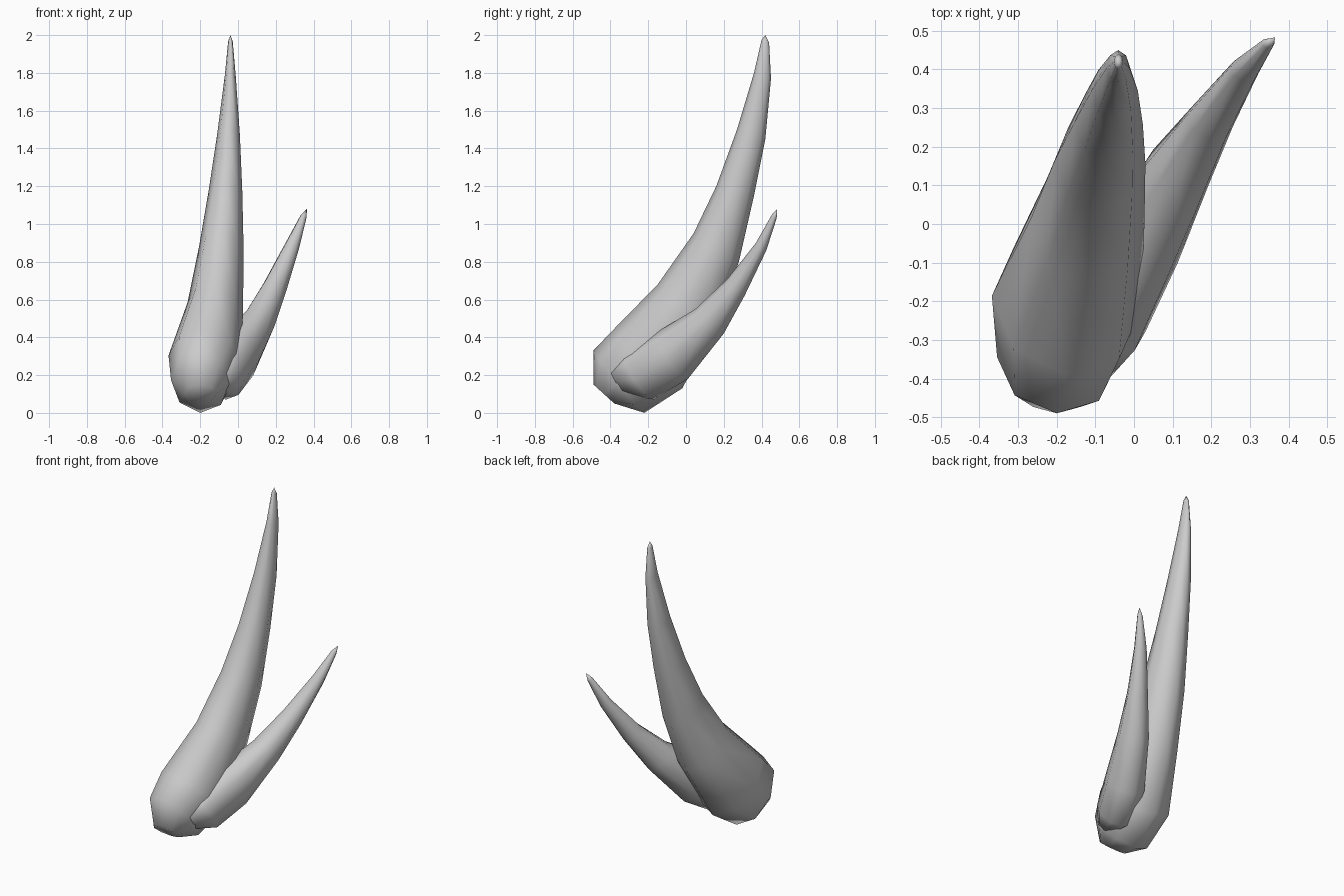
import bpy, bmesh, math
from mathutils import Vector

if "Cube" in bpy.data.objects:
    bpy.data.objects.remove(bpy.data.objects["Cube"])

SIDES = 8


def horn(name, rings, tip):
    """Loft a curved horn. Ring: centre x, half width, upper (y, z), lower (y, z)."""
    tops = [Vector((r[0], r[2], r[3])) for r in rings]
    lows = [Vector((r[0], r[4], r[5])) for r in rings]
    mids = [(a + b) / 2 for a, b in zip(tops, lows)]
    path = mids + [Vector(tip)]
    bm = bmesh.new()
    loops = []
    for i, r in enumerate(rings):
        t = (path[i + 1] - path[max(i - 1, 0)]).normalized()
        u = (Vector((1, 0, 0)) - t * t.x).normalized() * r[1]
        v = (tops[i] - lows[i]) / 2
        loops.append([bm.verts.new(mids[i]
                                   + u * math.cos(2 * math.pi * k / SIDES)
                                   + v * math.sin(2 * math.pi * k / SIDES))
                      for k in range(SIDES)])
    end = bm.verts.new(tip)
    for k in range(SIDES):
        n = (k + 1) % SIDES
        for a, b in zip(loops, loops[1:]):
            bm.faces.new((a[k], a[n], b[n], b[k]))
        bm.faces.new((loops[-1][k], loops[-1][n], end))
    bm.faces.new(loops[0][::-1])
    bmesh.ops.recalc_face_normals(bm, faces=bm.faces)
    for f in bm.faces:
        f.smooth = True
    me = bpy.data.meshes.new(name)
    bm.to_mesh(me)
    bm.free()
    ob = bpy.data.objects.new(name, me)
    bpy.context.collection.objects.link(ob)
    return ob


# Tall main horn, sweeping back and up
horn("large_horn", [
    (-0.20, 0.085, -0.49, 0.15, -0.38, 0.05),
    (-0.20, 0.155, -0.49, 0.33, -0.22, 0.00),
    (-0.175, 0.195, -0.39, 0.435, -0.02, 0.13),
    (-0.12, 0.148, -0.15, 0.68, 0.16, 0.46),
    (-0.088, 0.118, 0.04, 0.95, 0.28, 0.80),
    (-0.066, 0.089, 0.16, 1.20, 0.36, 1.15),
    (-0.05, 0.06, 0.27, 1.50, 0.42, 1.45),
    (-0.041, 0.029, 0.36, 1.80, 0.45, 1.77),
    (-0.04, 0.012, 0.40, 1.975, 0.44, 1.96),
], (-0.04, 0.42, 2.0))

# Short side horn, leaning outward
horn("small_horn", [
    (-0.10, 0.055, -0.40, 0.23, -0.31, 0.10),
    (-0.065, 0.10, -0.33, 0.31, -0.17, 0.07),
    (0.005, 0.115, -0.15, 0.43, 0.01, 0.18),
    (0.11, 0.09, 0.05, 0.55, 0.20, 0.42),
    (0.195, 0.065, 0.22, 0.71, 0.31, 0.62),
    (0.285, 0.04, 0.37, 0.90, 0.425, 0.86),
    (0.347, 0.017, 0.455, 1.05, 0.48, 1.03),
], (0.365, 0.483, 1.08))
